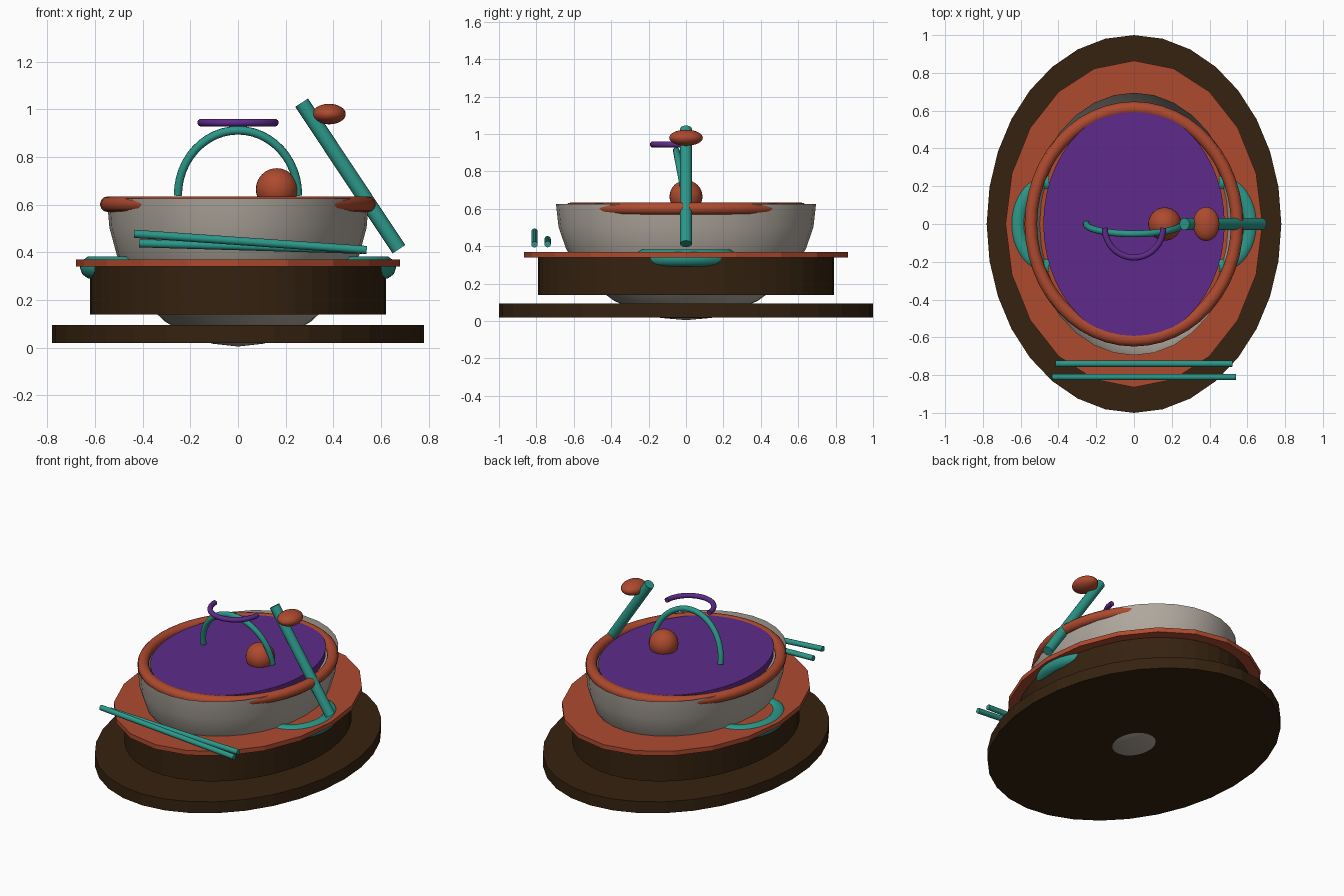
import bpy, bmesh, math
from mathutils import Vector

if "Cube" in bpy.data.objects:
    bpy.data.objects.remove(bpy.data.objects["Cube"])


def mat(name, rgb):
    m = bpy.data.materials.new(name)
    m.diffuse_color = (*rgb, 1)
    m.use_nodes = True
    m.node_tree.nodes["Principled BSDF"].inputs["Base Color"].default_value = m.diffuse_color
    return m


BROWN = mat("dark_brown", (0.036, 0.016, 0.005))
RUST = mat("rust_orange", (0.42, 0.068, 0.028))
PURPLE = mat("purple", (0.112, 0.024, 0.26))
TEAL = mat("teal", (0.025, 0.31, 0.25))
STONE = mat("warm_gray", (0.43, 0.39, 0.34))


def finish(name, material, smooth=True):
    ob = bpy.context.object
    ob.name = name
    ob.data.materials.clear()
    ob.data.materials.append(material)
    if ob.scale != Vector((1, 1, 1)):
        bpy.ops.object.transform_apply(location=False, rotation=False, scale=True)
    if smooth:
        bpy.ops.object.shade_smooth_by_angle(angle=math.radians(40))
    return ob


def oval_disc(name, rx, ry, z0, z1, sides, material):
    bpy.ops.mesh.primitive_cylinder_add(vertices=sides, radius=1, depth=z1 - z0,
                                        location=(0, 0, (z0 + z1) / 2))
    bpy.context.object.scale = (rx, ry, 1)
    return finish(name, material, smooth=False)


def ball(name, loc, radii, material):
    bpy.ops.mesh.primitive_uv_sphere_add(segments=32, ring_count=16, radius=1, location=loc)
    bpy.context.object.scale = radii
    return finish(name, material)


def rod(name, a, b, radius, material, sides=12):
    a, b = Vector(a), Vector(b)
    bpy.ops.mesh.primitive_cylinder_add(vertices=sides, radius=radius, depth=(b - a).length,
                                        location=(a + b) / 2)
    bpy.context.object.rotation_euler = (b - a).to_track_quat('Z', 'Y').to_euler()
    return finish(name, material)


def tube_arc(name, point_at, radius, material, steps=24):
    """Capped round tube along point_at(angle) for angles 0..pi."""
    cu = bpy.data.curves.new(name, 'CURVE')
    cu.dimensions = '3D'
    cu.bevel_depth = radius
    cu.bevel_resolution = 3
    cu.use_fill_caps = True
    sp = cu.splines.new('POLY')
    sp.points.add(steps)
    for i, p in enumerate(sp.points):
        p.co = (*point_at(math.pi * i / steps), 1)
    ob = bpy.data.objects.new(name, cu)
    bpy.context.collection.objects.link(ob)
    bpy.ops.object.select_all(action='DESELECT')
    ob.select_set(True)
    bpy.context.view_layer.objects.active = ob
    bpy.ops.object.convert(target='MESH')
    return finish(name, material)


# Stacked oval base
oval_disc("base_tray", 0.78, 1.0, 0.02, 0.095, 32, BROWN)
oval_disc("drum", 0.62, 0.79, 0.14, 0.34, 48, BROWN)
oval_disc("plate", 0.68, 0.865, 0.34, 0.37, 20, RUST)

# Open bowl: lower half of an oval sphere
bowl = ball("bowl", (0, 0, 0.625), (0.55, 0.695, 0.62), STONE)
bm = bmesh.new()
bm.from_mesh(bowl.data)
bmesh.ops.delete(bm, geom=[v for v in bm.verts if v.co.z > 0.001], context='VERTS')
bm.to_mesh(bowl.data)
bm.free()

# Rim ring and lid
bpy.ops.mesh.primitive_torus_add(major_segments=48, minor_segments=12, major_radius=0.546,
                                 minor_radius=0.033, location=(0, 0, 0.602))
bpy.context.object.scale = (1, 1.12, 1)
finish("rim_ring", RUST)
oval_disc("lid", 0.48, 0.61, 0.585, 0.63, 48, PURPLE)

# Leaning arch over the lid, with a half ring on top
tube_arc("arch", lambda t: (0.252 * math.cos(t), -0.052 * math.sin(t),
                            0.64 + 0.272 * math.sin(t)), 0.018, TEAL)
tube_arc("half_ring", lambda t: (0.155 * math.cos(t), -0.02 - 0.158 * math.sin(t), 0.944),
         0.016, PURPLE)

# Side handles
for side, label in ((-1, "left"), (1, "right")):
    tube_arc(label + "_handle", lambda t: (side * (0.45 + 0.165 * math.sin(t)),
                                           0.222 * math.cos(t), 0.337), 0.048, TEAL)

# Balls and the leaning stick
ball("lid_ball", (0.163, 0, 0.665), (0.088, 0.088, 0.088), RUST)
ball("flat_ball", (0.382, 0, 0.98), (0.07, 0.09, 0.043), RUST)
rod("leaning_stick", (0.267, 0, 1.028), (0.675, 0, 0.413), 0.032, TEAL)

# Pair of thin sticks in front
rod("front_stick", (-0.435, -0.81, 0.478), (0.54, -0.81, 0.41), 0.017, TEAL)
rod("rear_stick", (-0.415, -0.74, 0.438), (0.52, -0.74, 0.411), 0.017, TEAL)
